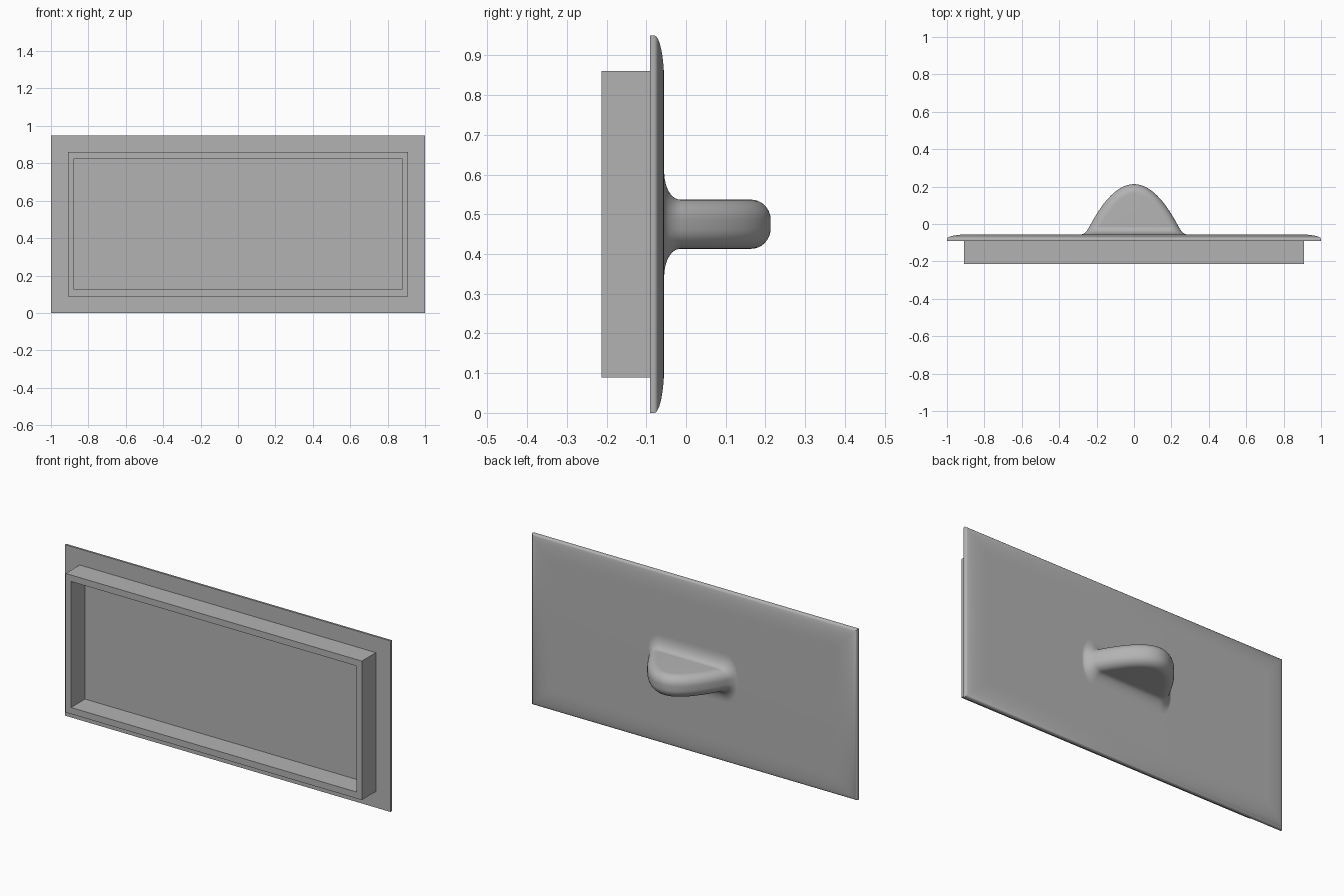
import bpy, bmesh, math

cube = bpy.data.objects.get("Cube")
if cube:
    bpy.data.objects.remove(cube, do_unlink=True)

MID = 0.475        # height of the centre line
FACE = -0.055      # outer face of the plate

grey = bpy.data.materials.new("plain_grey")
grey.use_nodes = True
colour = (0.45, 0.45, 0.45, 1)
grey.diffuse_color = colour
grey.node_tree.nodes["Principled BSDF"].inputs["Base Color"].default_value = colour


def loft(name, rings, caps=True, smooth=None):
    """Skin closed rings of equal length into one object."""
    bm = bmesh.new()
    loops = [[bm.verts.new(p) for p in ring] for ring in rings]
    for a, b in zip(loops, loops[1:]):
        for i in range(len(a)):
            j = (i + 1) % len(a)
            bm.faces.new((a[i], a[j], b[j], b[i]))
    if caps:
        bm.faces.new(loops[0])
        bm.faces.new(loops[-1])
    bmesh.ops.recalc_face_normals(bm, faces=bm.faces)
    mesh = bpy.data.meshes.new(name)
    bm.to_mesh(mesh)
    bm.free()
    mesh.materials.append(grey)
    obj = bpy.data.objects.new(name, mesh)
    bpy.context.collection.objects.link(obj)
    if smooth:
        bpy.ops.object.select_all(action="DESELECT")
        obj.select_set(True)
        bpy.context.view_layer.objects.active = obj
        bpy.ops.object.shade_smooth_by_angle(angle=math.radians(smooth))
    return obj


def rectangle(w, h, y):
    return [(sx * w, y, MID + sz * h) for sx, sz in ((-1, -1), (1, -1), (1, 1), (-1, 1))]


def quarter(n):
    return [math.pi / 2 * i / n for i in range(n + 1)]


# Plate with a softly domed border
plate = [rectangle(1, MID, -0.09)]
for a in quarter(12):
    inset = 0.12 * (1 - math.cos(a))
    plate.append(rectangle(1 - inset, MID - inset, -0.08 + 0.025 * math.sin(a)))
loft("plate", plate, smooth=35)

# Raised rectangular rim on the inner side
loft("rim", [rectangle(0.91, 0.386, -0.089), rectangle(0.91, 0.386, -0.213),
             rectangle(0.877, 0.35, -0.213), rectangle(0.877, 0.35, -0.089)], caps=False)

# Handle: parabolic grip with rounded edges
TIP, BEND, HALF, ROUND = 0.213, 4.0, 0.062, 0.05


def half_width(y):
    return math.sqrt((TIP - y) / BEND)


def grip_outline(inset, z):
    end, steps, ring = half_width(FACE - 0.01), 48, []
    for i in range(steps + 1):
        x = end * (2 * i / steps - 1)
        nx, ny = 2 * BEND * x, 1
        size = math.hypot(nx, ny)
        ring.append((x - inset * nx / size, TIP - BEND * x * x - inset * ny / size, MID + z))
    return ring


edge = [(ROUND * (1 - math.cos(a)), HALF - ROUND + ROUND * math.sin(a)) for a in quarter(8)]
levels = [(i, -z) for i, z in reversed(edge)] + edge
loft("handle", [grip_outline(i, z) for i, z in levels], smooth=40)


# Flared fillet where the handle meets the plate
def flare_ring(y, grow):
    w, h = half_width(y) + 0.02 * grow, HALF + 0.07 * grow
    rx, rz = 0.055 + 0.02 * grow, ROUND + 0.07 * grow
    ring = []
    for k, (sx, sz) in enumerate(((1, 1), (-1, 1), (-1, -1), (1, -1))):
        for a in quarter(8):
            t = a + k * math.pi / 2
            ring.append((sx * (w - rx) + rx * math.cos(t), y,
                         MID + sz * (h - rz) + rz * math.sin(t)))
    return ring


flare = [flare_ring(FACE + 0.04 * (1 - math.cos(a)), 1 - math.sin(a)) for a in quarter(10)]
loft("handle_fillet", flare, caps=False, smooth=60)
